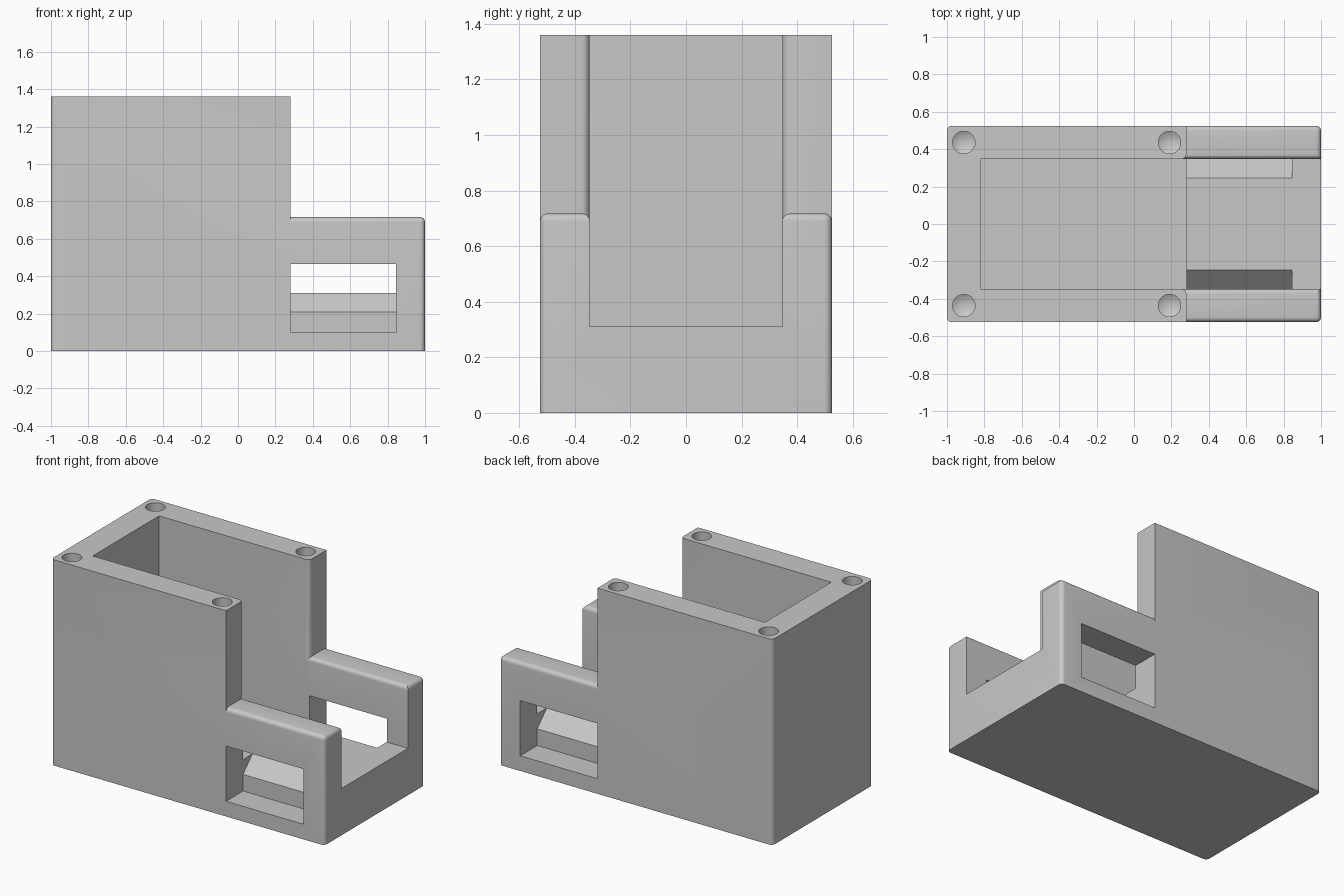
import bpy, bmesh, math
from mathutils import Vector

if "Cube" in bpy.data.objects:
    bpy.data.objects.remove(bpy.data.objects["Cube"], do_unlink=True)

END, STEP, BACK = 1.0, 0.28, -0.82        # lengths along x
OUT, INN = 0.525, 0.347                   # half widths along y
FLOOR, ARM, TOP, PIT = 0.31, 0.717, 1.36, 0.1
ROUND = 0.027

grey = bpy.data.materials.new("light grey plastic")
grey.use_nodes = True
colour = (0.58, 0.58, 0.58, 1)
grey.diffuse_color = colour
grey.node_tree.nodes["Principled BSDF"].inputs["Base Color"].default_value = colour


def prism(name, points, direction, rounded=None, tip=0):
    """Extrude a closed outline, then round the edges chosen by a rule."""
    bm = bmesh.new()
    face = bm.faces.new([bm.verts.new(p) for p in points])
    ext = bmesh.ops.extrude_face_region(bm, geom=[face], use_keep_orig=True)
    moved = [v for v in ext["geom"] if isinstance(v, bmesh.types.BMVert)]
    bmesh.ops.translate(bm, verts=moved, vec=direction)
    if tip:
        poked = bmesh.ops.poke(bm, faces=[face])
        poked["verts"][0].co.z -= tip
    bmesh.ops.recalc_face_normals(bm, faces=bm.faces)
    if rounded:
        edges = [e for e in bm.edges if rounded(*[v.co for v in e.verts])]
        bmesh.ops.bevel(bm, geom=edges, offset=ROUND, segments=6,
                        profile=0.5, affect='EDGES')
    mesh = bpy.data.meshes.new(name)
    bm.to_mesh(mesh)
    bm.free()
    mesh.materials.append(grey)
    ob = bpy.data.objects.new(name, mesh)
    bpy.context.collection.objects.link(ob)
    return ob


def combine(target, tool, operation):
    """Apply a boolean and discard the tool."""
    mod = target.modifiers.new(operation, 'BOOLEAN')
    mod.operation, mod.object, mod.solver = operation, tool, 'EXACT'
    bpy.context.view_layer.objects.active = target
    bpy.ops.object.modifier_apply(modifier=mod.name)
    bpy.data.objects.remove(tool, do_unlink=True)


def upright(a, b):
    return abs(a.z - b.z) > 0.1


# Tall U-shaped tower, rounded at its back corners and inner front edges
half = [(-END, OUT), (STEP, OUT), (STEP, INN), (BACK, INN)]
outline = half + [(x, -y) for x, y in reversed(half)]
body = prism("housing", [(x, y, 0) for x, y in outline], (0, 0, TOP),
             lambda a, b: upright(a, b) and
             (a.x < -0.9 or (a.x > 0 and abs(a.y) < 0.4)))


# Low base with two side arms; outer corners and arm tops are rounded
def arm_edge(a, b):
    corner = upright(a, b) and min(a.x, b.x) > 0.9 and min(abs(a.y), abs(b.y)) > 0.5
    crest = min(a.z, b.z) > 0.7 and max(a.x, b.x) > 0.9
    return corner or crest


half = [(OUT, 0), (OUT, ARM), (INN, ARM), (INN, FLOOR)]
outline = half + [(-y, z) for y, z in reversed(half)]
base = prism("base", [(-0.9, y, z) for y, z in outline], (END + 0.9, 0, 0), arm_edge)
combine(body, base, 'UNION')

# Deep pit inside the tower
pit = prism("pit_cutter", [(BACK, -INN, PIT), (STEP, -INN, PIT),
                           (STEP, INN, PIT), (BACK, INN, PIT)], (0, 0, 2))
combine(body, pit, 'DIFFERENCE')

# Side windows, with a sloped edge cut into the floor behind each
for side in (-1, 1):
    shape = [(0.7, PIT), (INN, PIT), (INN, 0.21), (INN - 0.104, FLOOR + 0.004),
             (INN - 0.104, 0.465), (0.7, 0.465)]
    window = prism("window_cutter", [(STEP, side * y, z) for y, z in shape],
                   (0.565, 0, 0))
    combine(body, window, 'DIFFERENCE')

# Four screw holes with conical bottoms
for x in (-0.91, 0.19):
    for y in (-0.436, 0.436):
        ring = [(x + 0.06 * math.cos(t * math.tau / 32),
                 y + 0.06 * math.sin(t * math.tau / 32), TOP - 0.4) for t in range(32)]
        hole = prism("hole_cutter", ring, (0, 0, 0.6), tip=0.035)
        combine(body, hole, 'DIFFERENCE')

# Smooth rounded edges, crisp corners elsewhere
bpy.ops.object.select_all(action='DESELECT')
body.select_set(True)
bpy.context.view_layer.objects.active = body
bpy.ops.object.shade_smooth_by_angle(angle=math.radians(30))
